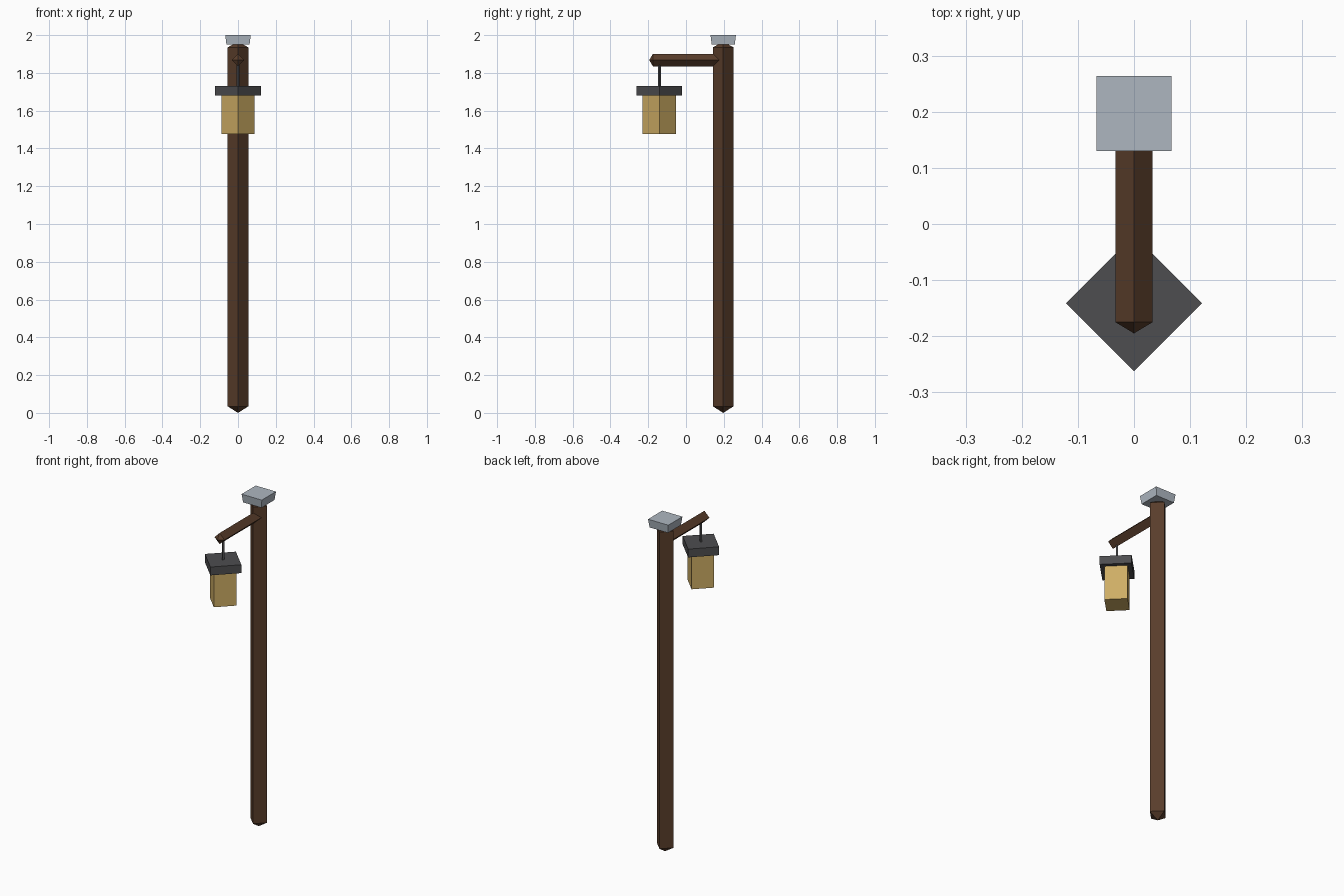
import bpy, bmesh
from math import pi
from mathutils import Matrix, Vector

if "Cube" in bpy.data.objects:
    bpy.data.objects.remove(bpy.data.objects["Cube"])


def material(name, rgb):
    m = bpy.data.materials.new(name)
    m.diffuse_color = (*rgb, 1)
    m.use_nodes = True
    m.node_tree.nodes["Principled BSDF"].inputs["Base Color"].default_value = m.diffuse_color
    return m


wood = material("dark_wood", (0.1, 0.047, 0.024))
iron = material("dark_iron", (0.075, 0.075, 0.08))
glass = material("amber_glass", (0.62, 0.42, 0.13))
metal = material("pale_metal", (0.42, 0.47, 0.53))


def lathe4(name, profile, loc, mat, turn=0.0, axis="Z"):
    """Four-sided solid from (radius, height) rings; radius 0 makes a point."""
    bm = bmesh.new()
    rings = []
    for r, h in profile:
        if r == 0:
            rings.append([bm.verts.new((0, 0, h))] * 4)
        else:
            rings.append([bm.verts.new(Matrix.Rotation(turn + i * pi / 2, 3, "Z") @ Vector((r, 0, h)))
                          for i in range(4)])
    for a, b in zip(rings, rings[1:]):
        for i in range(4):
            j = (i + 1) % 4
            bm.faces.new(list(dict.fromkeys((a[i], a[j], b[j], b[i]))))
    # flat ends where the profile does not close to a point
    for ring in (rings[0], rings[-1]):
        if len(set(ring)) == 4:
            bm.faces.new(ring)
    if axis == "Y":
        bmesh.ops.rotate(bm, verts=bm.verts, matrix=Matrix.Rotation(-pi / 2, 3, "X"))
    bmesh.ops.recalc_face_normals(bm, faces=bm.faces)
    mesh = bpy.data.meshes.new(name)
    bm.to_mesh(mesh)
    bm.free()
    mesh.materials.append(mat)
    ob = bpy.data.objects.new(name, mesh)
    ob.location = loc
    bpy.context.collection.objects.link(ob)
    return ob


POST_Y, LAMP_Y = 0.197, -0.141

# Post with pointed ends, and its flared cap
lathe4("post", [(0, 0), (0.055, 0.035), (0.055, 1.935), (0, 1.965)], (0, POST_Y, 0), wood)
lathe4("post_cap", [(0.0865, 1.95), (0.095, 2.0)], (0, POST_Y, 0), metal, turn=pi / 4)

# Arm reaching forward from the post
lathe4("arm", [(0, -0.195), (0.033, -0.175), (0.033, 0.175), (0, 0.195)],
       (0, 0, 1.868), wood, axis="Y")

# Hanging lantern
lathe4("hanger_rod", [(0.008, 1.72), (0.008, 1.86)], (0, LAMP_Y, 0), iron)
lathe4("lantern_lid", [(0.121, 1.68), (0.121, 1.73)], (0, LAMP_Y, 0), iron)
lathe4("lantern_body", [(0.088, 1.476), (0.088, 1.685)], (0, LAMP_Y, 0), glass)
